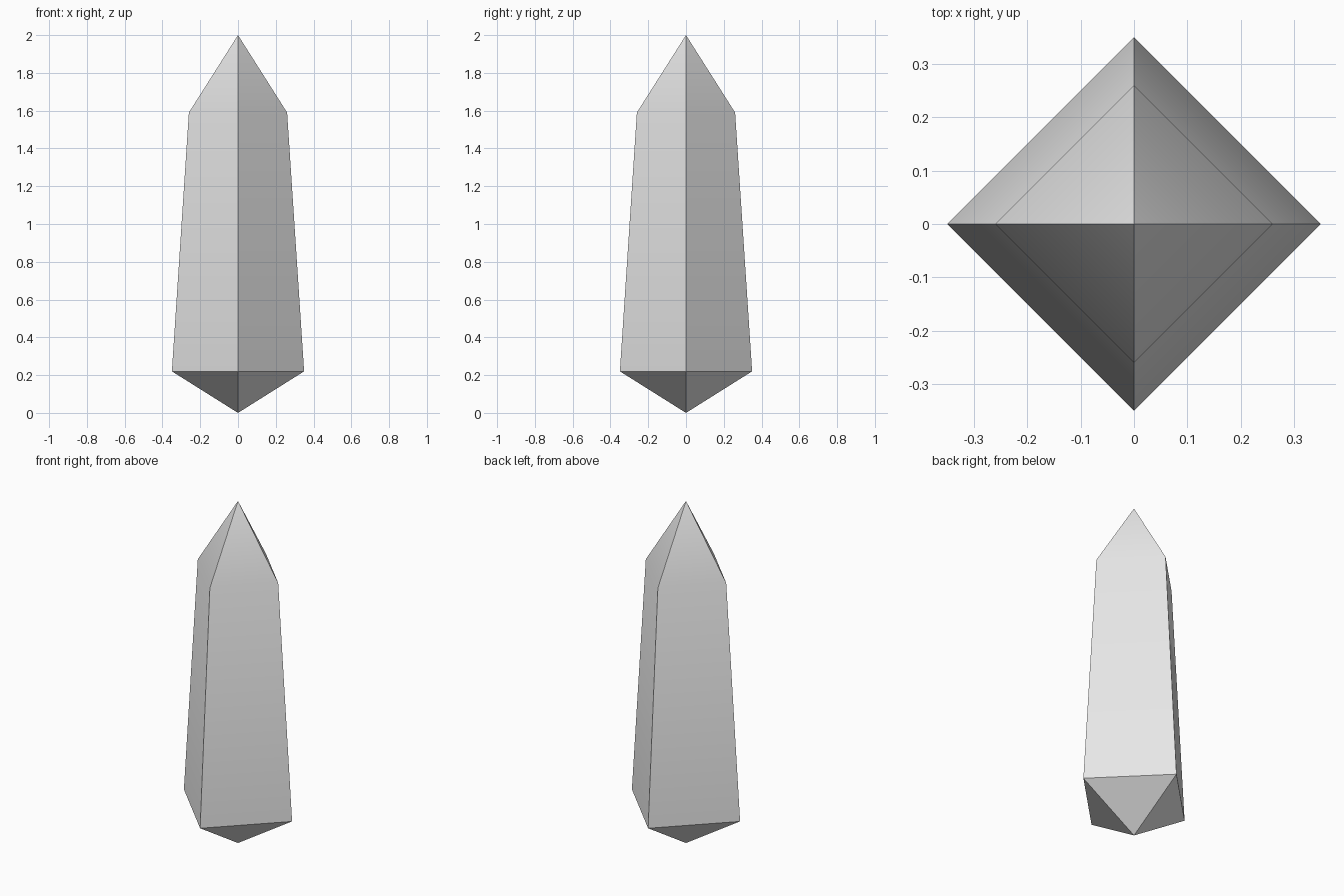
import bpy
import bmesh
from math import cos, sin, pi

default = bpy.data.objects.get("Cube")
if default:
    bpy.data.objects.remove(default, do_unlink=True)

SIDES = 4
RINGS = [(0.35, 0.22), (0.26, 1.59)]  # radius, height
BOTTOM, TOP = 0.0, 2.0


def make_material(name, colour):
    mat = bpy.data.materials.new(name)
    mat.use_nodes = True
    mat.diffuse_color = colour
    mat.node_tree.nodes["Principled BSDF"].inputs["Base Color"].default_value = colour
    return mat


# Crystal: square rings with their corners on the axes, closed by two points
bm = bmesh.new()
rings = [[bm.verts.new((r * cos(2 * pi * i / SIDES), r * sin(2 * pi * i / SIDES), z))
          for i in range(SIDES)] for r, z in RINGS]
base_point = bm.verts.new((0, 0, BOTTOM))
tip_point = bm.verts.new((0, 0, TOP))
lower, upper = rings
for i in range(SIDES):
    j = (i + 1) % SIDES
    bm.faces.new((base_point, lower[j], lower[i]))
    bm.faces.new((lower[i], lower[j], upper[j], upper[i]))
    bm.faces.new((upper[i], upper[j], tip_point))
bmesh.ops.recalc_face_normals(bm, faces=bm.faces)

mesh = bpy.data.meshes.new("crystal")
bm.to_mesh(mesh)
bm.free()
mesh.materials.append(make_material("light grey", (0.8, 0.8, 0.8, 1)))
crystal = bpy.data.objects.new("crystal", mesh)
bpy.context.collection.objects.link(crystal)

# Soft shoulder between shaft and tip, all other edges sharp
bpy.ops.object.select_all(action="DESELECT")
crystal.select_set(True)
bpy.context.view_layer.objects.active = crystal
bpy.ops.object.shade_smooth_by_angle(angle=pi / 6)
